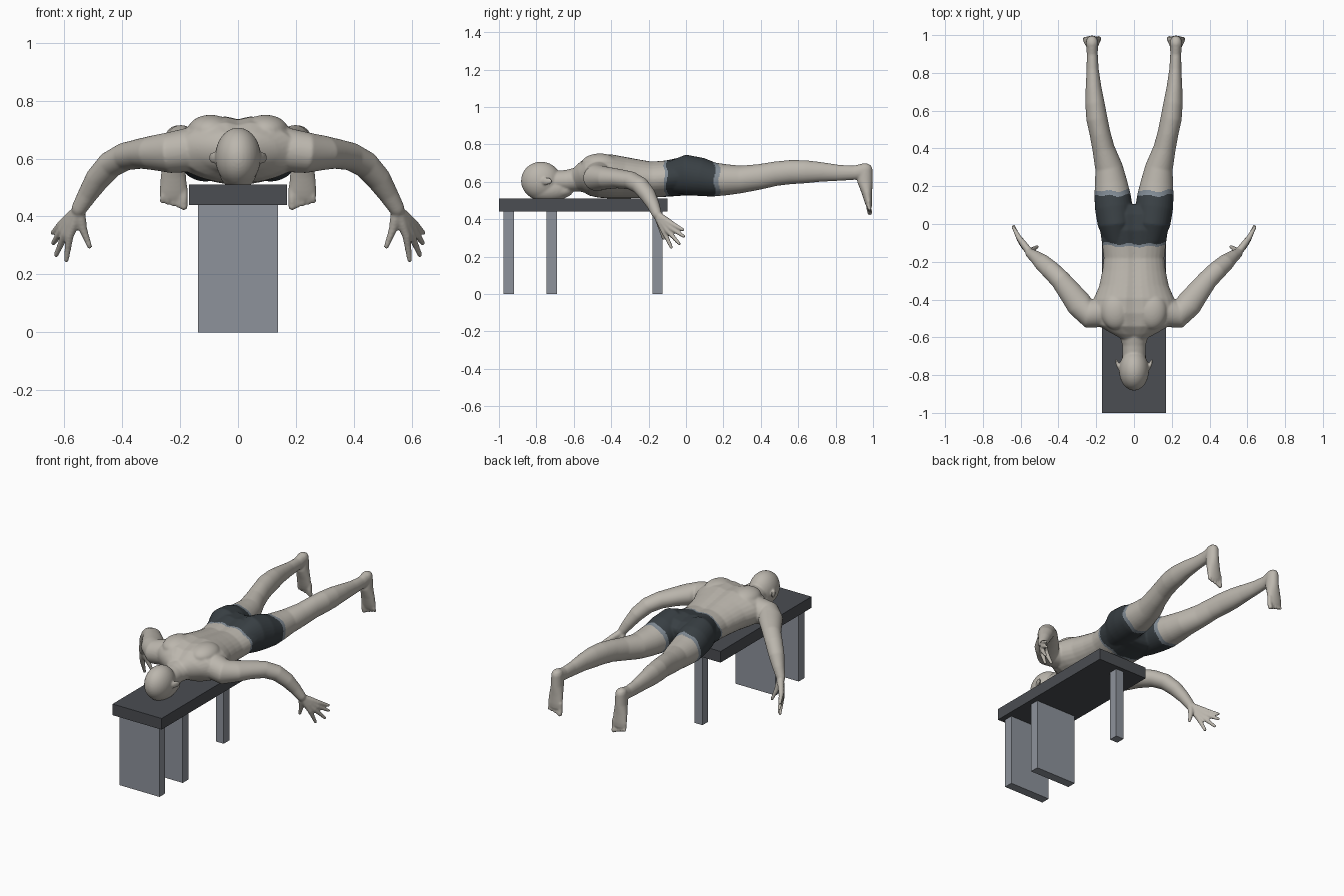
import bpy, bmesh, math
from mathutils import Vector, Matrix

cube = bpy.data.objects.get("Cube")
if cube:
    bpy.data.objects.remove(cube, do_unlink=True)


def material(name, rgb):
    mat = bpy.data.materials.new(name)
    mat.use_nodes = True
    mat.diffuse_color = (*rgb, 1)
    bsdf = next(n for n in mat.node_tree.nodes if n.type == "BSDF_PRINCIPLED")
    bsdf.inputs["Base Color"].default_value = (*rgb, 1)
    bsdf.inputs["Roughness"].default_value = 0.7
    return mat


SKIN = material("warm grey skin", (0.50, 0.47, 0.42))
SHORTS = material("dark slate cloth", (0.04, 0.05, 0.057))
TRIM = material("pale slate trim", (0.22, 0.26, 0.30))
TOP = material("charcoal board", (0.07, 0.075, 0.085))
SUPPORT = material("mid grey support", (0.27, 0.29, 0.33))


def add_object(name, bm, mats):
    mesh = bpy.data.meshes.new(name)
    bm.to_mesh(mesh)
    bm.free()
    for mat in mats:
        mesh.materials.append(mat)
    obj = bpy.data.objects.new(name, mesh)
    bpy.context.scene.collection.objects.link(obj)
    return obj


def box(name, half_x, y0, y1, z0, z1, mat):
    bm = bmesh.new()
    bmesh.ops.create_cube(bm, size=1)
    bmesh.ops.scale(bm, vec=(2 * half_x, y1 - y0, z1 - z0), verts=bm.verts)
    bmesh.ops.translate(bm, vec=(0, (y0 + y1) / 2, (z0 + z1) / 2), verts=bm.verts)
    return add_object(name, bm, [mat])


# Bench
box("bench_top", 0.17, -1, -0.1, 0.44, 0.51, TOP)
box("front_panel", 0.138, -0.975, -0.92, 0, 0.44, SUPPORT)
box("middle_panel", 0.138, -0.745, -0.69, 0, 0.44, SUPPORT)
box("rear_post", 0.027, -0.18, -0.125, 0, 0.44, SUPPORT)

# Body helpers: everything is gathered in one mesh and fused
body = bmesh.new()
SEGMENTS = 32


def tube(points, hint=(0, 0, 1), dome=0.9, groove=0.0):
    """Loft ellipses (x, y, z, half width, half height) with domed ends."""
    centres = [Vector(p[:3]) for p in points]
    last = len(points) - 1
    rings = []
    for i, (centre, p) in enumerate(zip(centres, points)):
        along = (centres[min(i + 1, last)] - centres[max(i - 1, 0)]).normalized()
        side = along.cross(Vector(hint)).normalized()
        up = side.cross(along)
        depth = min(p[3:]) * dome
        steps = [0]
        if i == 0:
            steps = [-1.45, -1.1, -0.6, 0]
        elif i == last:
            steps = [0, 0.6, 1.1, 1.45]
        for angle in steps:
            c = centre + along * depth * math.sin(angle)
            k = math.cos(angle)
            ring = []
            for j in range(SEGMENTS):
                a = math.tau * j / SEGMENTS
                co = c + side * p[3] * k * math.cos(a) + up * p[4] * k * math.sin(a)
                if math.sin(a) > 0:
                    co.z -= groove * math.exp(-(co.x / 0.03) ** 2)
                ring.append(body.verts.new(co))
            rings.append(ring)
    for r0, r1 in zip(rings, rings[1:]):
        for j in range(SEGMENTS):
            k = (j + 1) % SEGMENTS
            body.faces.new((r0[j], r0[k], r1[k], r1[j]))
    body.faces.new(rings[0][::-1])
    body.faces.new(rings[-1])


def blob(centre, radii, tilt=0.0):
    matrix = (Matrix.Translation(centre) @ Matrix.Rotation(tilt, 4, "Z")
              @ Matrix.Diagonal((*radii, 1)))
    bmesh.ops.create_uvsphere(body, u_segments=32, v_segments=20, radius=1, matrix=matrix)


def spans(rows):
    """Turn (x, y, half width, bottom, top) rows into tube points."""
    return [(x, y, (b + t) / 2, w, (t - b) / 2) for x, y, w, b, t in rows]


# Torso with a shallow spine groove
tube(spans([
    (0, -0.60, 0.075, 0.55, 0.67),
    (0, -0.565, 0.14, 0.54, 0.70),
    (0, -0.53, 0.20, 0.525, 0.73),
    (0, -0.47, 0.235, 0.515, 0.748),
    (0, -0.40, 0.215, 0.51, 0.75),
    (0, -0.33, 0.185, 0.51, 0.738),
    (0, -0.25, 0.168, 0.512, 0.724),
    (0, -0.18, 0.16, 0.515, 0.714),
    (0, -0.1, 0.17, 0.52, 0.72),
    (0, -0.03, 0.18, 0.525, 0.735),
    (0, 0.04, 0.19, 0.525, 0.725),
    (0, 0.08, 0.18, 0.53, 0.70),
]), dome=0.2, groove=0.014)

# Head resting face down, and neck
blob((0, -0.775, 0.605), (0.079, 0.107, 0.102))
blob((0, -0.735, 0.56), (0.066, 0.125, 0.068))
blob((0, -0.68, 0.55), (0.055, 0.075, 0.04))
tube([(0, -0.73, 0.6, 0.06, 0.055), (0, -0.64, 0.605, 0.062, 0.058),
      (0, -0.55, 0.615, 0.09, 0.068)])

for s in (1, -1):
    # Ear and shoulder blade
    blob((s * 0.086, -0.745, 0.603), (0.009, 0.033, 0.02), tilt=s * -0.35)
    blob((s * 0.095, -0.46, 0.695), (0.08, 0.10, 0.056))

    # Leg, from buttock to heel
    leg = [
        (0.088, -0.08, 0.07, 0.54, 0.71),
        (0.097, 0, 0.095, 0.53, 0.745),
        (0.106, 0.08, 0.10, 0.523, 0.728),
        (0.114, 0.15, 0.096, 0.52, 0.702),
        (0.122, 0.22, 0.086, 0.528, 0.693),
        (0.133, 0.30, 0.073, 0.54, 0.686),
        (0.162, 0.40, 0.059, 0.56, 0.695),
        (0.18, 0.48, 0.055, 0.578, 0.708),
        (0.197, 0.56, 0.056, 0.587, 0.716),
        (0.207, 0.64, 0.051, 0.592, 0.715),
        (0.214, 0.72, 0.042, 0.60, 0.705),
        (0.219, 0.82, 0.032, 0.605, 0.69),
        (0.221, 0.90, 0.029, 0.61, 0.686),
        (0.222, 0.962, 0.032, 0.615, 0.701),
    ]
    tube(spans([(s * x, *rest) for x, *rest in leg]))

    # Foot hanging down, then toes from the big toe outwards
    foot = [(0.222, 0.957, 0.67, 0.032, 0.04), (0.222, 0.957, 0.60, 0.035, 0.041),
            (0.223, 0.968, 0.54, 0.044, 0.028), (0.223, 0.976, 0.49, 0.048, 0.02),
            (0.223, 0.979, 0.468, 0.045, 0.015)]
    tube([(s * x, *rest) for x, *rest in foot], hint=(0, 1, 0))
    for i in range(5):
        x = s * (0.187 + 0.0185 * i)
        r = 0.0135 if i == 0 else 0.0095
        tip = 0.433 + 0.005 * i
        tube([(x, 0.977, 0.50, r, r), (x, 0.976, 0.465, r, r),
              (x, 0.983, tip, r, r)], hint=(0, 1, 0))

    # Arm, from shoulder to wrist
    arm = [
        (0.13, -0.46, 0.635, 0.085, 0.08),
        (0.24, -0.475, 0.62, 0.076, 0.07),
        (0.29, -0.425, 0.62, 0.07, 0.06),
        (0.335, -0.365, 0.617, 0.062, 0.052),
        (0.39, -0.295, 0.607, 0.053, 0.048),
        (0.44, -0.245, 0.58, 0.05, 0.046),
        (0.485, -0.205, 0.53, 0.045, 0.042),
        (0.52, -0.175, 0.475, 0.034, 0.034),
        (0.55, -0.155, 0.425, 0.026, 0.027),
    ]
    tube([(s * x, *rest) for x, *rest in arm])

    # Hand: each digit runs from wrist through knuckle to fingertip
    wrist = Vector((0.55, -0.152, 0.422))
    digits = [
        ((0.535, -0.135, 0.355), (0.512, -0.12, 0.295)),
        ((0.582, -0.118, 0.332), (0.593, -0.078, 0.248)),
        ((0.598, -0.098, 0.338), (0.628, -0.035, 0.267)),
        ((0.608, -0.08, 0.352), (0.638, -0.012, 0.308)),
        ((0.61, -0.072, 0.373), (0.64, -0.016, 0.343)),
    ]
    for knuckle, tip in digits:
        knuckle, tip = Vector(knuckle), Vector(tip)
        path = [(wrist, 0.02), (wrist.lerp(knuckle, 0.55), 0.018), (knuckle, 0.0145),
                (knuckle.lerp(tip, 0.5), 0.0115), (tip, 0.009)]
        tube([(s * p.x, p.y, p.z, r, r) for p, r in path])

# Fuse the parts into one smooth skin
bmesh.ops.recalc_face_normals(body, faces=body.faces)
figure = add_object("reclining_figure", body, [])
fuse = figure.modifiers.new("fuse", "REMESH")
fuse.mode = "VOXEL"
fuse.voxel_size = 0.0052
soften = figure.modifiers.new("soften", "SMOOTH")
soften.factor = 0.5
soften.iterations = 7
graph = bpy.context.evaluated_depsgraph_get()
skin = bpy.data.meshes.new_from_object(figure.evaluated_get(graph))
figure.modifiers.clear()
figure.data = skin
skin.materials.clear()
for mat in (SKIN, SHORTS, TRIM):
    skin.materials.append(mat)

# Shorts with a gently waved waistband and hems
for face in skin.polygons:
    face.use_smooth = True
    c = face.center
    face.material_index = 0
    if abs(c.x) < 0.3:
        y = c.y + 0.005 * math.sin(60 * c.x) + 0.004 * math.sin(55 * c.z)
        if -0.102 < y < 0.152:
            face.material_index = 1
        elif -0.116 < y < 0.176:
            face.material_index = 2
